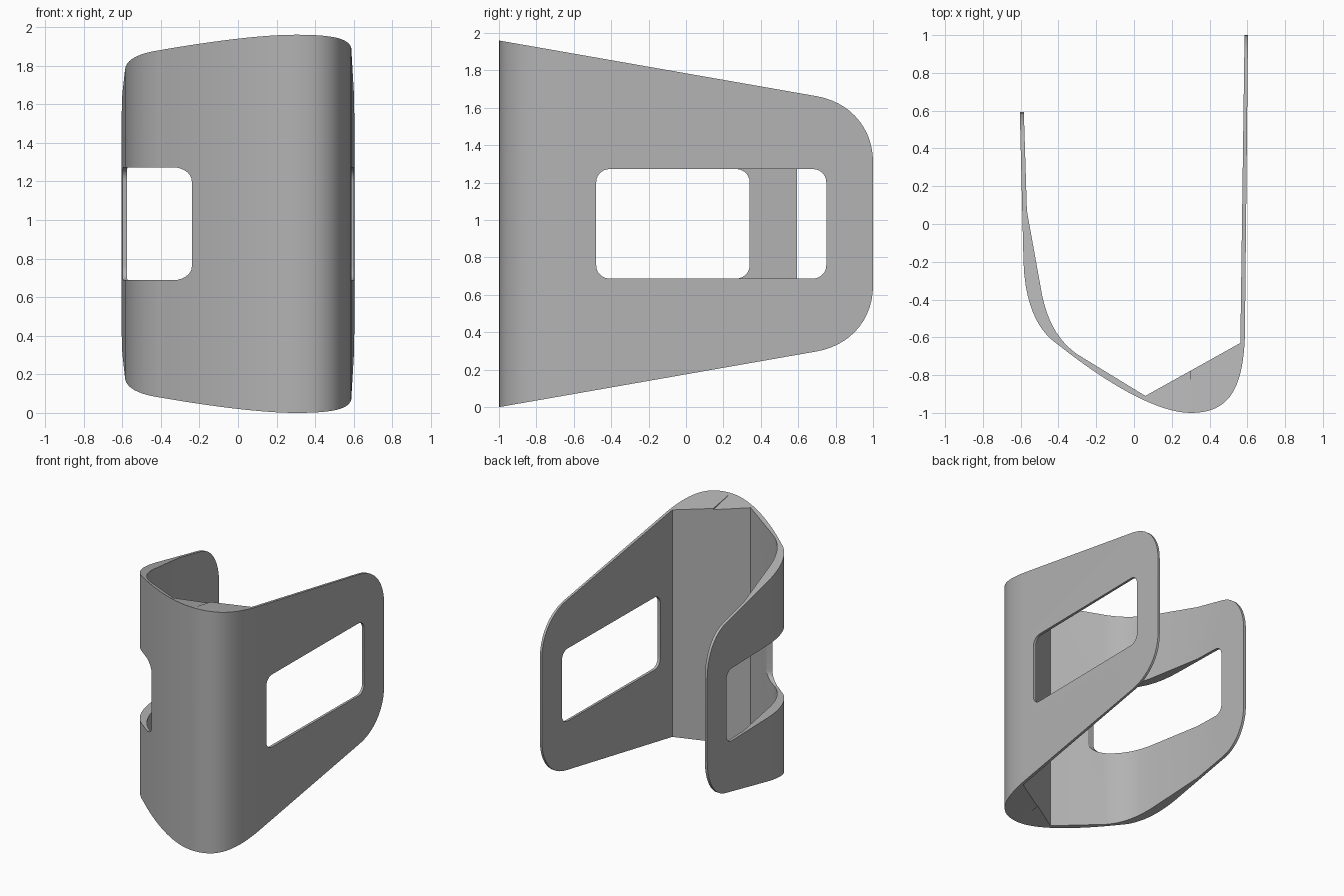
import bpy, bmesh
from mathutils import Vector
from mathutils.geometry import interpolate_bezier

if "Cube" in bpy.data.objects:
    bpy.data.objects.remove(bpy.data.objects["Cube"])

MID = 0.98  # the part is symmetric about this height


def bezier(a, b, c, d, n=14):
    pts = [Vector((*p, 0)) for p in (a, b, c, d)]
    return [(p.x, p.y) for p in interpolate_bezier(*pts, n)]


def prism(name, outline, place, low, high):
    """Extrude a closed 2D outline; place(u, v, w) gives the 3D point."""
    bm = bmesh.new()
    base = bm.faces.new([bm.verts.new(place(u, v, low)) for u, v in outline])
    shift = Vector(place(0, 0, high)) - Vector(place(0, 0, low))
    ret = bmesh.ops.extrude_face_region(bm, geom=[base], use_keep_orig=True)
    bmesh.ops.translate(bm, vec=shift,
                        verts=[g for g in ret["geom"] if isinstance(g, bmesh.types.BMVert)])
    bmesh.ops.recalc_face_normals(bm, faces=bm.faces)
    mesh = bpy.data.meshes.new(name)
    bm.to_mesh(mesh)
    bm.free()
    obj = bpy.data.objects.new(name, mesh)
    bpy.context.collection.objects.link(obj)
    return obj


def combine(target, tool, operation):
    mod = target.modifiers.new(operation, "BOOLEAN")
    mod.object, mod.operation, mod.solver = tool, operation, "EXACT"
    bpy.context.view_layer.objects.active = target
    bpy.ops.object.modifier_apply(modifier=mod.name)
    bpy.data.objects.remove(tool)


def plan(u, v, w):
    return (u, v, w)


def side(u, v, w):
    return (w, u, v)


def tapered_side(name, scale, x0, x1):
    """Tapered side outline with rounded rear corners."""
    top = [(-1.1, 1.9775)] + bezier((0.70, 1.662), (0.88, 1.63), (1, 1.49), (1, 1.31))
    outline = top + [(y, 2 * MID - z) for y, z in reversed(top)]
    outline = [(-1 + (y + 1) * scale, z) for y, z in outline]
    return prism(name, outline, side, x0, x1)


def window(name, y0, y1, x0, x1, half=0.2925, r=0.07):
    """Rounded rectangular opening cut sideways through one wing."""
    k = r * 0.45
    hi = bezier((y0, MID + half - r), (y0, MID + half - k), (y0 + k, MID + half),
                (y0 + r, MID + half), 8)
    hi += [(y0 + y1 - y, z) for y, z in reversed(hi)]
    outline = hi + [(y, 2 * MID - z) for y, z in reversed(hi)]
    return prism(name, outline, side, x0, x1)


# Wrapped wall with a thickened front corner, in plan
outer = [(-0.606, 0.65)]
outer += bezier((-0.585, -0.2), (-0.575, -0.5), (-0.46, -0.6), (-0.4, -0.64))
outer += bezier((-0.4, -0.64), (-0.2, -0.80), (0.1, -1), (0.3, -1), 20)[1:]
outer += bezier((0.3, -1), (0.5, -1), (0.575, -0.88), (0.587, -0.6), 20)[1:]
outer += [(0.604, 1.05)]
inner = [(0.586, 1.05), (0.563, -0.63), (0.06, -0.91)]
inner += bezier((-0.30, -0.69), (-0.40, -0.62), (-0.455, -0.52), (-0.486, -0.38))
inner += [(-0.567, 0.07), (-0.585, 0.65)]
shell = prism("curved_shell", outer + inner, plan, -0.2, 2.2)

# Long wing on one side, shorter wing on the other
envelope = tapered_side("long_wing_envelope", 1, 0.3, 0.8)
combine(envelope, tapered_side("short_wing_envelope", 0.7965, -0.8, 0.31), "UNION")
combine(shell, envelope, "INTERSECT")

# Window in each wing
combine(shell, window("long_wing_window", -0.48, 0.75, 0.4, 0.9), "DIFFERENCE")
combine(shell, window("short_wing_window", -0.76, 0.34, -0.9, 0.0), "DIFFERENCE")

# Plain grey finish
grey = bpy.data.materials.new("plain_grey")
grey.use_nodes = True
colour = (0.45, 0.45, 0.45, 1)
grey.diffuse_color = colour
grey.node_tree.nodes["Principled BSDF"].inputs["Base Color"].default_value = colour
shell.data.materials.clear()
shell.data.materials.append(grey)
for face in shell.data.polygons:
    face.material_index = 0

bpy.ops.object.select_all(action="DESELECT")
shell.select_set(True)
bpy.context.view_layer.objects.active = shell
bpy.ops.object.shade_smooth_by_angle()
